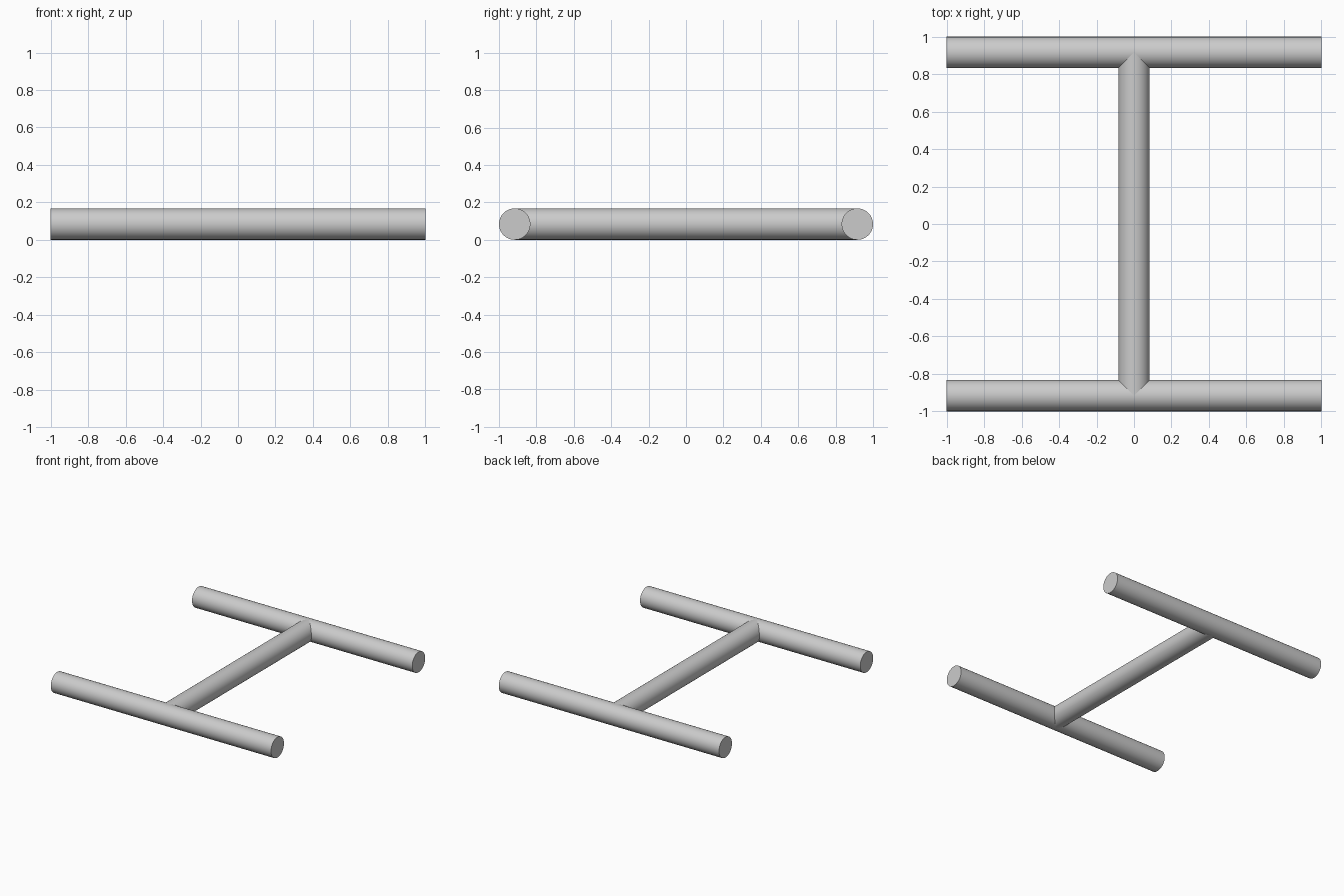
import bpy
from math import pi

if "Cube" in bpy.data.objects:
    bpy.data.objects.remove(bpy.data.objects["Cube"])

R = 0.084          # tube radius
OFFSET = 1 - R     # rail centre line distance from the middle


def tube(name, length, location, rotation):
    bpy.ops.mesh.primitive_cylinder_add(vertices=48, radius=R, depth=length,
                                        location=location, rotation=rotation)
    ob = bpy.context.object
    ob.name = name
    bpy.ops.object.shade_smooth_by_angle()
    return ob


# Two parallel rails along x
for name, side in (("front_rail", -1), ("back_rail", 1)):
    tube(name, 2.0, (0, side * OFFSET, R), (0, pi / 2, 0))

# Crossbar joining the rails at their centre lines
tube("crossbar", 2 * OFFSET, (0, 0, R), (pi / 2, 0, 0))
